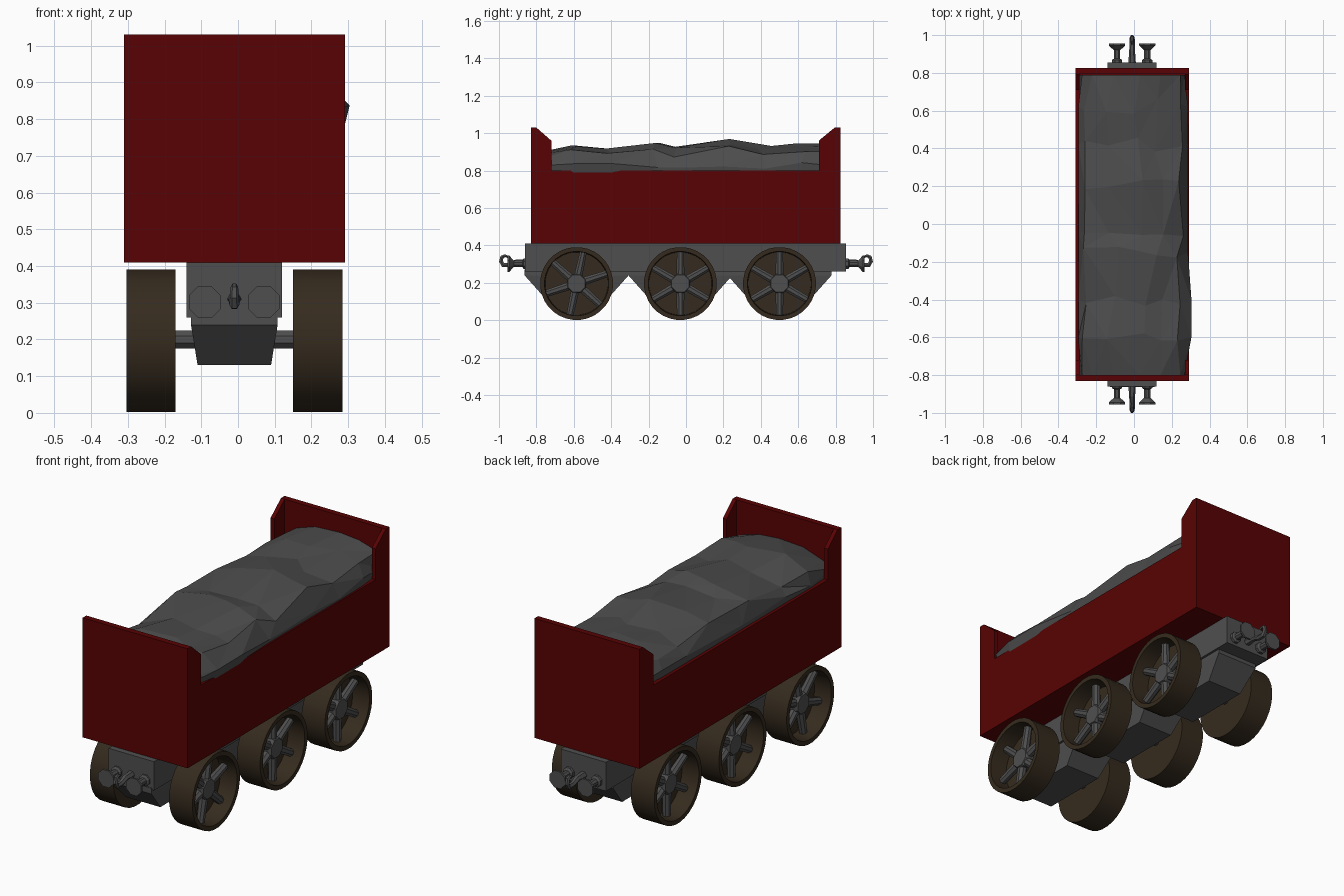
import bpy, bmesh, math, random
from mathutils import Vector

if "Cube" in bpy.data.objects:
    bpy.data.objects.remove(bpy.data.objects["Cube"])

random.seed(4)
XC = -0.01  # centre line of the wagon


def material(name, rgb):
    m = bpy.data.materials.new(name)
    m.diffuse_color = (*rgb, 1)
    m.use_nodes = True
    m.node_tree.nodes["Principled BSDF"].inputs["Base Color"].default_value = m.diffuse_color
    return m


RED = material("dark red", (0.098, 0.0006, 0.0009))
GREY = material("iron grey", (0.078, 0.078, 0.078))
COAL = material("coal grey", (0.072, 0.072, 0.072))
BROWN = material("wheel brown", (0.036, 0.024, 0.013))


def finish(bm, name, mat, smooth=None):
    bmesh.ops.recalc_face_normals(bm, faces=bm.faces)
    me = bpy.data.meshes.new(name)
    bm.to_mesh(me)
    bm.free()
    me.materials.append(mat)
    ob = bpy.data.objects.new(name, me)
    bpy.context.collection.objects.link(ob)
    if smooth:
        bpy.context.view_layer.objects.active = ob
        ob.select_set(True)
        bpy.ops.object.shade_smooth_by_angle(angle=math.radians(smooth))
        ob.select_set(False)
    return ob


def loft(bm, rings):
    """Skin a list of equal-length vertex rings and cap both ends."""
    vs = [[bm.verts.new(p) for p in r] for r in rings]
    n = len(vs[0])
    for a, b in zip(vs, vs[1:]):
        for i in range(n):
            j = (i + 1) % n
            bm.faces.new((a[i], a[j], b[j], b[i]))
    bm.faces.new(vs[0])
    bm.faces.new(vs[-1])


def prism_x(bm, x0, x1, yz):
    loft(bm, [[(x, y, z) for y, z in yz] for x in (x0, x1)])


def box(bm, x0, x1, y0, y1, z0, z1):
    prism_x(bm, x0, x1, [(y0, z0), (y1, z0), (y1, z1), (y0, z1)])


def lathe(bm, profile, n, origin, axis):
    """Skin (radius, distance) pairs around an axis."""
    q = Vector(axis).to_track_quat('Z', 'Y').to_matrix()
    rings = [[Vector(origin) + q @ Vector((r * math.cos(t), r * math.sin(t), d))
              for t in [2 * math.pi * (i + .5) / n for i in range(n)]] for r, d in profile]
    loft(bm, rings)


# Open red body: side panels with raised wings, end boards, floor
bm = bmesh.new()
side = [(-.83, .41), (.825, .41), (.825, 1.03), (.795, 1.03), (.71, .96), (.71, .80),
        (-.72, .80), (-.72, .96), (-.80, 1.03), (-.83, 1.03)]
prism_x(bm, -.31, -.289, side)
prism_x(bm, .271, .292, side)
box(bm, -.289, .271, -.83, -.80, .41, 1.03)
box(bm, -.289, .271, .795, .825, .41, 1.03)
box(bm, -.289, .271, -.80, .795, .41, .44)
finish(bm, "wagon_body", RED)

# Lumpy coal load: jittered cross-sections along the length
bm = bmesh.new()
stations = [(-.80, .895), (-.60, .935), (-.40, .915), (-.15, .95), (-.04, .93),
            (.20, .96), (.42, .935), (.62, .945), (.79, .945)]
rings = []
for k, (y, h) in enumerate(stations):
    end = k in (0, len(stations) - 1)
    j = lambda s: 0 if end else random.uniform(-s, s)
    bulge = .018 if k in (1, 2) else 0
    inset = .02 if end else 0
    rings.append([
        (-.288, y, .70), (-.295 + inset, y, .82 + j(.018)),
        (-.262 + inset * 2 + j(.015), y + j(.03), h - .045 + j(.02)),
        (-.11 + j(.04), y + j(.04), h - .008 + j(.01)),
        (.03 + j(.04), y + j(.04), h + j(.01)),
        (.14 + j(.03), y + j(.04), h - .01 + j(.012)),
        (.245 + j(.02), y + j(.03), h - .04 + j(.02)),
        (.286 - inset + bulge, y, .825 + j(.018)), (.270, y, .70)])
loft(bm, rings)
bmesh.ops.triangulate(bm, faces=bm.faces)
finish(bm, "coal_load", COAL)

# Chassis beam and tapered axle housings
AXLES = (-.585, -.03, .50)
bm = bmesh.new()
box(bm, -.14, .12, -.86, .855, .26, .41)
finish(bm, "chassis_beam", GREY)
bm = bmesh.new()
for y in AXLES:
    loft(bm, [[(XC + sx * w, y + sy * d, z) for sx, sy in ((-1, -1), (1, -1), (1, 1), (-1, 1))]
              for w, d, z in ((.10, .18, .13), (.118, .278, .24), (.118, .278, .27))])
finish(bm, "axle_housings", GREY)

# Wheels, hubs, spokes and axles
for k, y in enumerate(AXLES):
    bm = bmesh.new()
    lathe(bm, [(.026, -.22), (.026, .22)], 8, (XC, y, .2), (1, 0, 0))
    finish(bm, f"axle_{k + 1}", GREY)
    for s, label in ((1, "right"), (-1, "left")):
        inner = (XC + s * .16, y, .196)
        bm = bmesh.new()
        lathe(bm, [(.02, 0), (.195, 0), (.195, .134), (.172, .134), (.168, .04), (.02, .04)],
              32, inner, (s, 0, 0))
        finish(bm, f"wheel_{label}_{k + 1}", BROWN, 35)
        bm = bmesh.new()
        lathe(bm, [(.055, .03), (.055, .085), (.05, .095)], 8, inner, (s, 0, 0))
        for i in range(6):
            t = i * math.pi / 3 + (math.radians(12) if k == 0 else 0)
            d = Vector((0, math.sin(t), math.cos(t)))
            lathe(bm, [(.024, .03), (.020, .172)], 8, Vector(inner) + Vector((s * .068, 0, 0)), d)
        finish(bm, f"spokes_{label}_{k + 1}", GREY)

# Buffers and coupling hooks at both ends
for s, label in ((-1, "front"), (1, "back")):
    for x, sd in ((XC - .08, "left"), (XC + .08, "right")):
        bm = bmesh.new()
        lathe(bm, [(.03, .845), (.03, .868), (.018, .875), (.018, .92), (.047, .945), (.047, .955)],
              8, (x, 0, .302), (0, s, 0))
        finish(bm, f"buffer_{label}_{sd}", GREY)
    bm = bmesh.new()
    path = [(.85, .31, .020), (.91, .31, .016), (.945, .295, .014), (.978, .295, .014),
            (.989, .315, .012), (.984, .338, .011), (.968, .345, .009), (.952, .338, .006)]
    rings = []
    for i, (y, z, r) in enumerate(path):
        p, q = path[max(i - 1, 0)], path[min(i + 1, len(path) - 1)]
        t = Vector((0, q[0] - p[0], q[1] - p[1])).normalized()
        n = t.cross(Vector((1, 0, 0)))
        rings.append([Vector((XC, y, z)) + r * (Vector((1, 0, 0)) * math.cos(a) + n * math.sin(a))
                      for a in [i2 * math.pi / 3 for i2 in range(6)]])
    rings = [[(v.x, s * v.y, v.z) for v in r] for r in rings]
    loft(bm, rings)
    finish(bm, f"coupling_hook_{label}", GREY)
